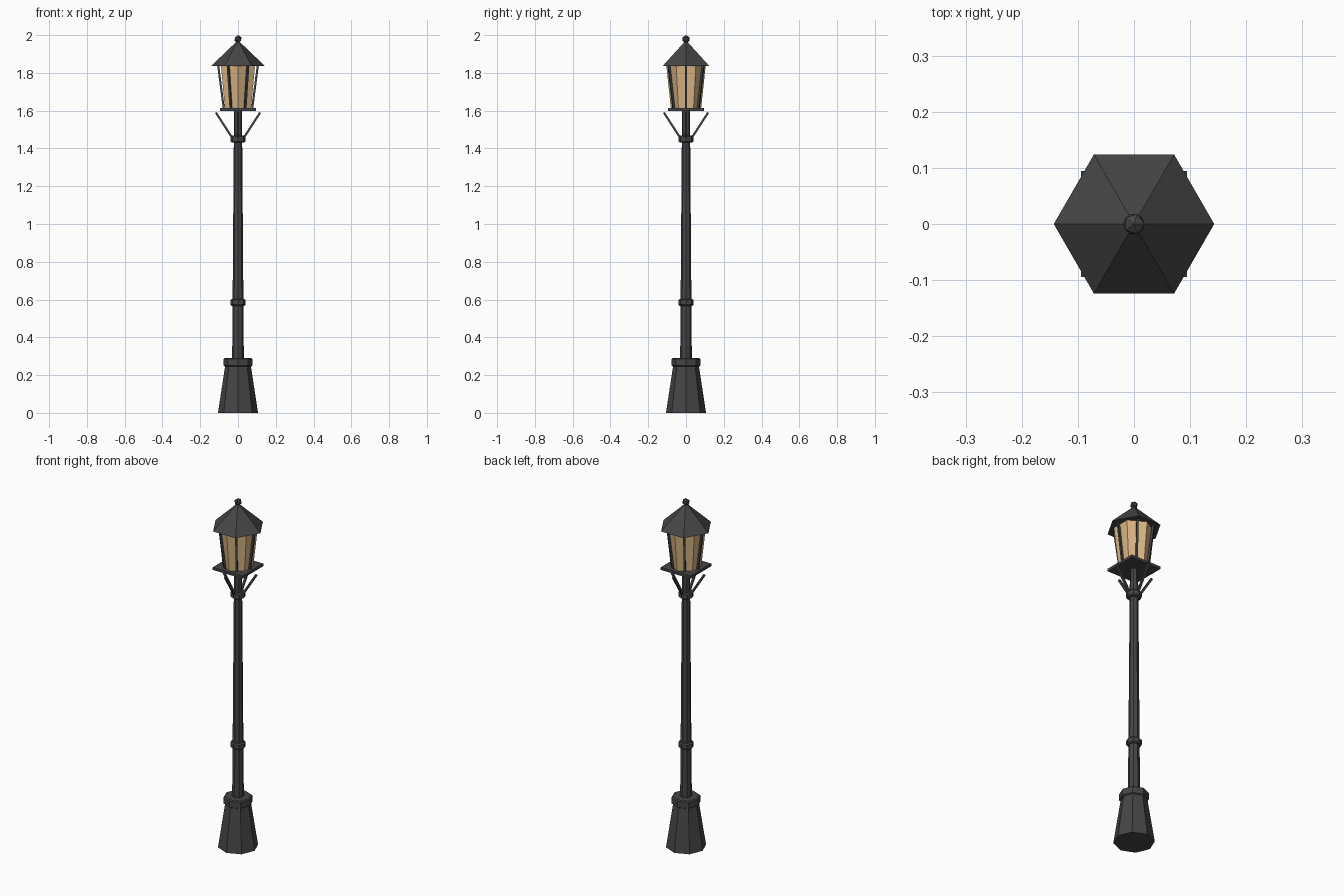
import bpy, math
from mathutils import Vector

cube = bpy.data.objects.get("Cube")
if cube:
    bpy.data.objects.remove(cube, do_unlink=True)


def material(name, rgb):
    m = bpy.data.materials.new(name)
    m.use_nodes = True
    m.diffuse_color = (*rgb, 1)
    m.node_tree.nodes["Principled BSDF"].inputs["Base Color"].default_value = (*rgb, 1)
    return m


iron = material("dark iron", (0.06, 0.06, 0.06))
amber = material("amber glass", (0.70, 0.47, 0.23))


def lathe(name, profile, sides, mat, turn=0):
    """Flat-sided solid of revolution from (radius, height) pairs."""
    verts, faces = [], []
    for r, z in profile:
        for i in range(sides):
            a = math.tau * i / sides + turn
            verts.append((r * math.cos(a), r * math.sin(a), z))
    for k in range(len(profile) - 1):
        for i in range(sides):
            j = (i + 1) % sides
            lo, hi = k * sides, (k + 1) * sides
            faces.append((lo + i, lo + j, hi + j, hi + i))
    faces.append(tuple(reversed(range(sides))))
    faces.append(tuple(range(len(verts) - sides, len(verts))))
    mesh = bpy.data.meshes.new(name)
    mesh.from_pydata(verts, [], faces)
    mesh.materials.append(mat)
    ob = bpy.data.objects.new(name, mesh)
    bpy.context.collection.objects.link(ob)
    return ob


def bar(name, start, end, width, angle):
    """Square rod between two points, its flat side facing the given angle."""
    start, end = Vector(start), Vector(end)
    axis = (end - start).normalized()
    side = Vector((-math.sin(angle), math.cos(angle), 0)) * width / 2
    out = side.cross(axis)
    corners = (side + out, out - side, -side - out, side - out)
    verts = [p + c for p in (start, end) for c in corners]
    faces = [(i, (i + 1) % 4, (i + 1) % 4 + 4, i + 4) for i in range(4)]
    faces += [(3, 2, 1, 0), (4, 5, 6, 7)]
    mesh = bpy.data.meshes.new(name)
    mesh.from_pydata(verts, [], faces)
    mesh.materials.append(iron)
    mesh.validate()
    bpy.context.collection.objects.link(bpy.data.objects.new(name, mesh))


def polar(r, angle, z):
    return (r * math.cos(angle), r * math.sin(angle), z)


# Base and pole
lathe("base", [(0.106, 0), (0.068, 0.25)], 8, iron)
lathe("base_collar", [(0.068, 0.245), (0.076, 0.25), (0.076, 0.285), (0.070, 0.29)], 8, iron)
lathe("pole", [(0.031, 0.28), (0.021, 1.605)], 8, iron)
for name, z in (("lower_ring", 0.585), ("upper_ring", 1.45)):
    lathe(name, [(0.033, z - 0.018), (0.040, z - 0.012),
                 (0.040, z + 0.012), (0.033, z + 0.018)], 8, iron)

# Four slanted brackets below the lantern
for i in range(4):
    a = math.tau * i / 4
    bar("bracket", polar(0.03, a, 1.455), polar(0.117, a, 1.59), 0.011, a)

# Square platform, glass and six corner bars
lathe("platform", [(0.134, 1.598), (0.134, 1.613)], 4, iron, math.pi / 4)
lathe("glass", [(0.080, 1.612), (0.104, 1.838)], 6, amber, math.pi / 6)
for i in range(6):
    a = math.tau * i / 6
    bar("lantern_bar", polar(0.075, a, 1.61), polar(0.105, a, 1.84), 0.011, a)

# Roof and finial
lathe("roof", [(0.143, 1.836), (0.006, 1.967)], 6, iron)
bpy.ops.mesh.primitive_ico_sphere_add(subdivisions=1, radius=0.021, location=(0, 0, 1.979))
finial = bpy.context.object
finial.name = "finial"
finial.data.materials.append(iron)
